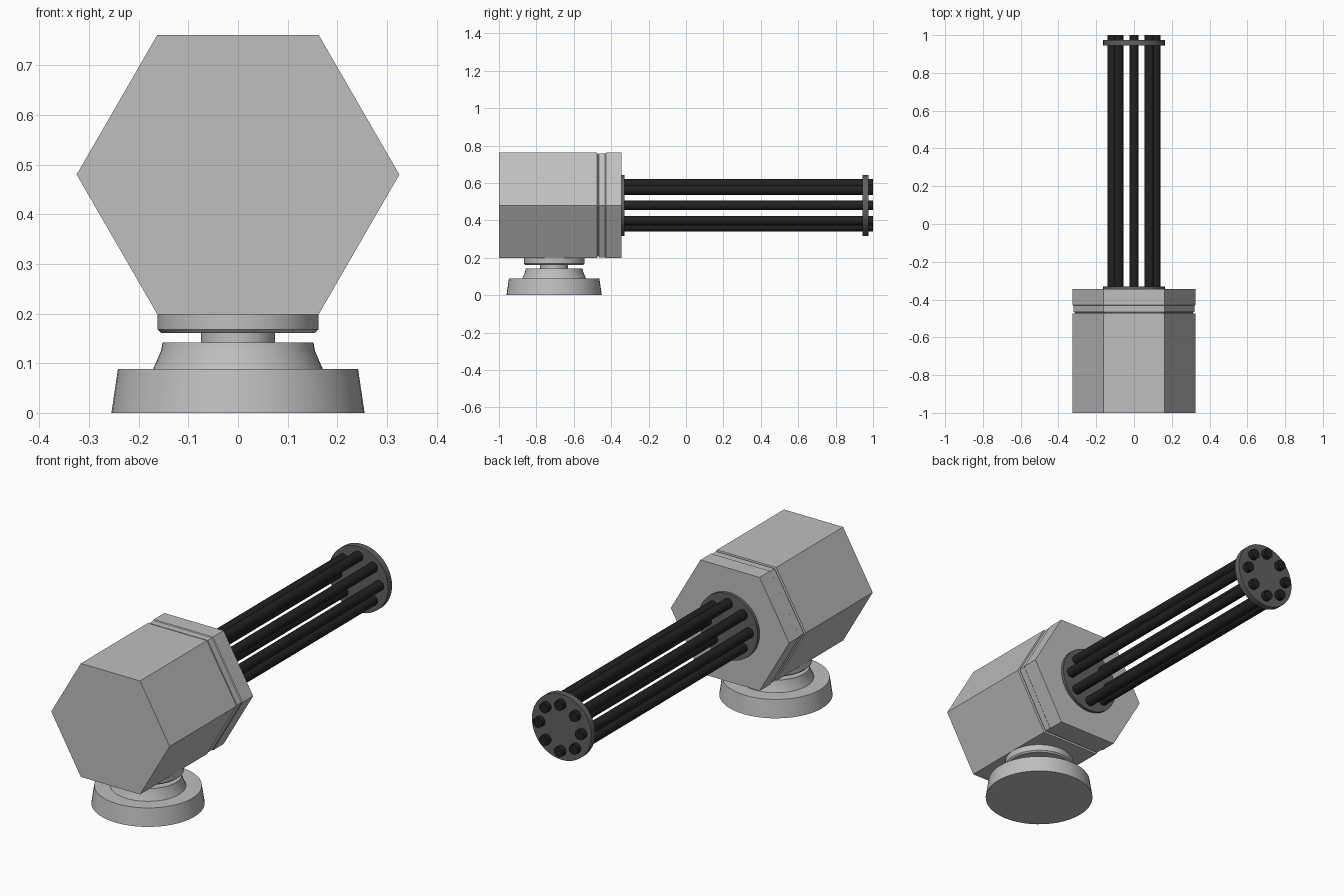
import bpy, bmesh, math
from mathutils import Matrix

if "Cube" in bpy.data.objects:
    bpy.data.objects.remove(bpy.data.objects["Cube"])


def material(name, v):
    m = bpy.data.materials.new(name)
    m.diffuse_color = (v, v, v, 1)
    m.use_nodes = True
    m.node_tree.nodes["Principled BSDF"].inputs["Base Color"].default_value = m.diffuse_color
    return m


LIGHT = material("light_grey", 0.52)
DARK = material("dark_grey", 0.12)
BLACK = material("near_black", 0.015)


def lathe(name, profile, sides, mat, matrix, smooth=True):
    """Solid of revolution about local z from (radius, height) points."""
    bm = bmesh.new()
    rings = []
    for r, h in profile:
        rings.append([bm.verts.new((r * math.cos(math.tau * i / sides),
                                    r * math.sin(math.tau * i / sides), h))
                      for i in range(sides)])
    for a, b in zip(rings, rings[1:]):
        for i in range(sides):
            j = (i + 1) % sides
            bm.faces.new((a[i], a[j], b[j], b[i]))
    bm.faces.new(rings[0][::-1])
    bm.faces.new(rings[-1])
    bm.transform(matrix)
    bmesh.ops.recalc_face_normals(bm, faces=bm.faces)
    me = bpy.data.meshes.new(name)
    bm.to_mesh(me)
    bm.free()
    me.materials.append(mat)
    ob = bpy.data.objects.new(name, me)
    bpy.context.collection.objects.link(ob)
    if smooth:
        bpy.ops.object.select_all(action='DESELECT')
        ob.select_set(True)
        bpy.context.view_layer.objects.active = ob
        bpy.ops.object.shade_smooth_by_angle(angle=math.radians(31))
    return ob


AXIS_Z = 0.48


def along_y(x=0, z=AXIS_Z):
    # local z becomes world +y
    return Matrix.Translation((x, 0, z)) @ Matrix.Rotation(-math.pi / 2, 4, 'X')


# Round pedestal with waist and top plate
lathe("pedestal", [(0.255, 0), (0.242, 0.088), (0.171, 0.088), (0.155, 0.125),
                   (0.152, 0.142), (0.075, 0.142), (0.075, 0.161),
                   (0.155, 0.161), (0.162, 0.168), (0.162, 0.199)],
      48, LIGHT, Matrix.Translation((0, -0.705, 0)))

# Hexagonal housing with a shallow groove near its front
R = 0.325
lathe("housing", [(R, -1.0), (R, -0.475), (R - 0.012, -0.473), (R - 0.012, -0.468),
                  (R - 0.004, -0.466), (R - 0.004, -0.432), (R, -0.428), (R, -0.345)],
      6, LIGHT, along_y(), smooth=False)

# Rear and front barrel plates
for name, y0, y1 in (("rear_plate", -0.347, -0.33), ("muzzle_plate", 0.944, 0.975)):
    lathe(name, [(0.163, y0), (0.163, y1)], 48, DARK, along_y())

# Ring of eight barrels
for i in range(8):
    a = math.tau * i / 8
    lathe(f"barrel_{i + 1}", [(0.025, -0.345), (0.025, 1.0)], 16, BLACK,
          along_y(0.115 * math.cos(a), AXIS_Z + 0.115 * math.sin(a)))
